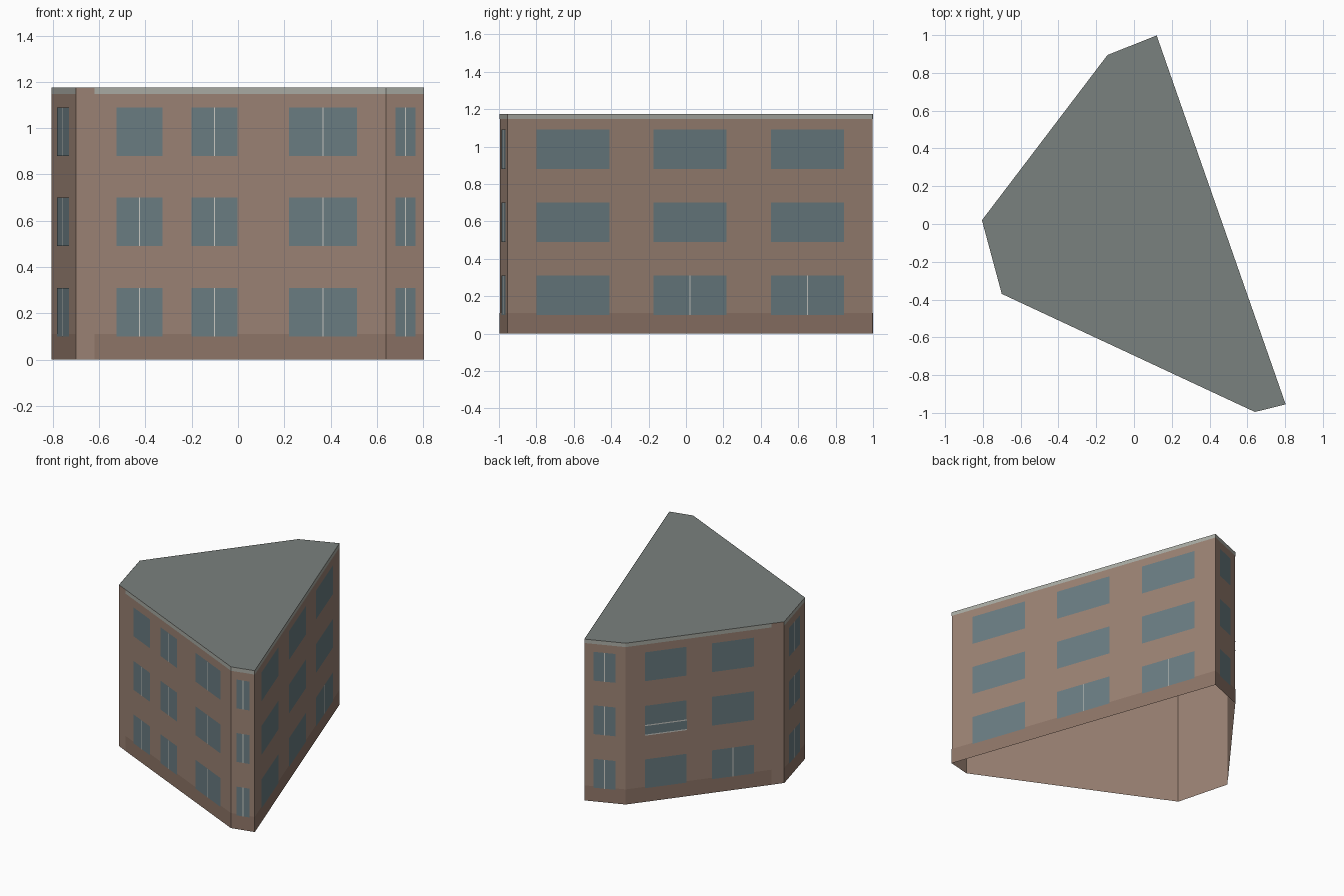
import bpy, bmesh
from mathutils import Vector

if "Cube" in bpy.data.objects:
    bpy.data.objects.remove(bpy.data.objects["Cube"])

H = 1.175
# footprint corners, counter-clockwise from the left
FOOT = [Vector(p) for p in [(-0.805, 0.02), (-0.70, -0.37), (0.64, -0.995),
                            (0.803, -0.955), (0.12, 0.998), (-0.14, 0.895)]]


def mat(name, r, g, b):
    m = bpy.data.materials.new(name)
    m.diffuse_color = (r, g, b, 1)
    m.use_nodes = True
    m.node_tree.nodes["Principled BSDF"].inputs["Base Color"].default_value = m.diffuse_color
    return m


BRICK = mat("brick", 0.33, 0.225, 0.175)
PLINTH = mat("plinth", 0.275, 0.18, 0.138)
ROOF = mat("roof", 0.195, 0.22, 0.21)
GLASS = mat("glass", 0.145, 0.205, 0.225)
TRIM = mat("trim", 0.40, 0.41, 0.37)
FRAME = mat("frame", 0.60, 0.60, 0.56)


def make(name, quads, material):
    """One flat-shaded object from a list of faces given as 3D points."""
    bm = bmesh.new()
    for q in quads:
        bm.faces.new([bm.verts.new(p) for p in q])
    bmesh.ops.remove_doubles(bm, verts=bm.verts, dist=1e-5)
    me = bpy.data.meshes.new(name)
    bm.to_mesh(me)
    bm.free()
    me.materials.append(material)
    ob = bpy.data.objects.new(name, me)
    bpy.context.collection.objects.link(ob)
    return ob


def panel(side, t0, t1, z0, z1, off=0.0):
    """Upright rectangle on one wall, from t0 to t1 along it."""
    a, b = FOOT[side], FOOT[(side + 1) % 6]
    d = b - a
    n = Vector((d.y, -d.x)).normalized() * off
    p, q = a + d * t0 + n, a + d * t1 + n
    return [(p.x, p.y, z0), (q.x, q.y, z0), (q.x, q.y, z1), (p.x, p.y, z1)]


# wall shell (open underneath) and flat roof
make("walls", [panel(i, 0, 1, 0, H) for i in range(6)], BRICK)
make("roof", [[(p.x, p.y, H) for p in FOOT]], ROOF)

# plinth and cornice bands, stopping short on two walls
spans = [(0, 1), (0.06, 1), (0, 1), (0, 1), (0, 1), (0, 0.92)]
make("plinth_band", [panel(i, a, b, 0, 0.11, 0.001)
                     for i, (a, b) in enumerate(spans)], PLINTH)
make("cornice_band", [panel(i, a, b, 1.147, H, 0.001)
                      for i, (a, b) in enumerate(spans)], TRIM)

# windows: (wall, start, end, floors that have a centre mullion)
WINDOWS = [
    (0, 0.23, 0.74, (0, 1, 2)),
    (1, 0.131, 0.280, (0, 1)), (1, 0.373, 0.522, (0, 1, 2)), (1, 0.687, 0.907, (0, 1, 2)),
    (2, 0.24, 0.78, (0, 1, 2)),
    (3, 0.079, 0.279, ()), (3, 0.399, 0.599, (0,)), (3, 0.722, 0.921, (0,)),
    (4, 0.22, 0.76, (0, 1, 2)),
    (5, 0.12, 0.385, ()), (5, 0.545, 0.81, (0,)),
]
panes, bars = [], []
for side, a, b, floors in WINDOWS:
    length = (FOOT[(side + 1) % 6] - FOOT[side]).length
    w, c = 0.003 / length, (a + b) / 2
    for f in range(3):
        z = 0.10 + 0.39 * f
        panes.append(panel(side, a, b, z, z + 0.21, 0.002))
        if f in floors:
            bars.append(panel(side, c - w, c + w, z, z + 0.21, 0.003))
make("window_panes", panes, GLASS)
make("window_mullions", bars, FRAME)

# shallow glazed balcony on the middle floor of the back left wall
make("balcony_glass", [panel(5, 0.12, 0.385, 0.49, 0.56, 0.006)], GLASS)
make("balcony_rails", [panel(5, 0.12, 0.385, z, z + 0.008, 0.007)
                       for z in (0.485, 0.555)], FRAME)
